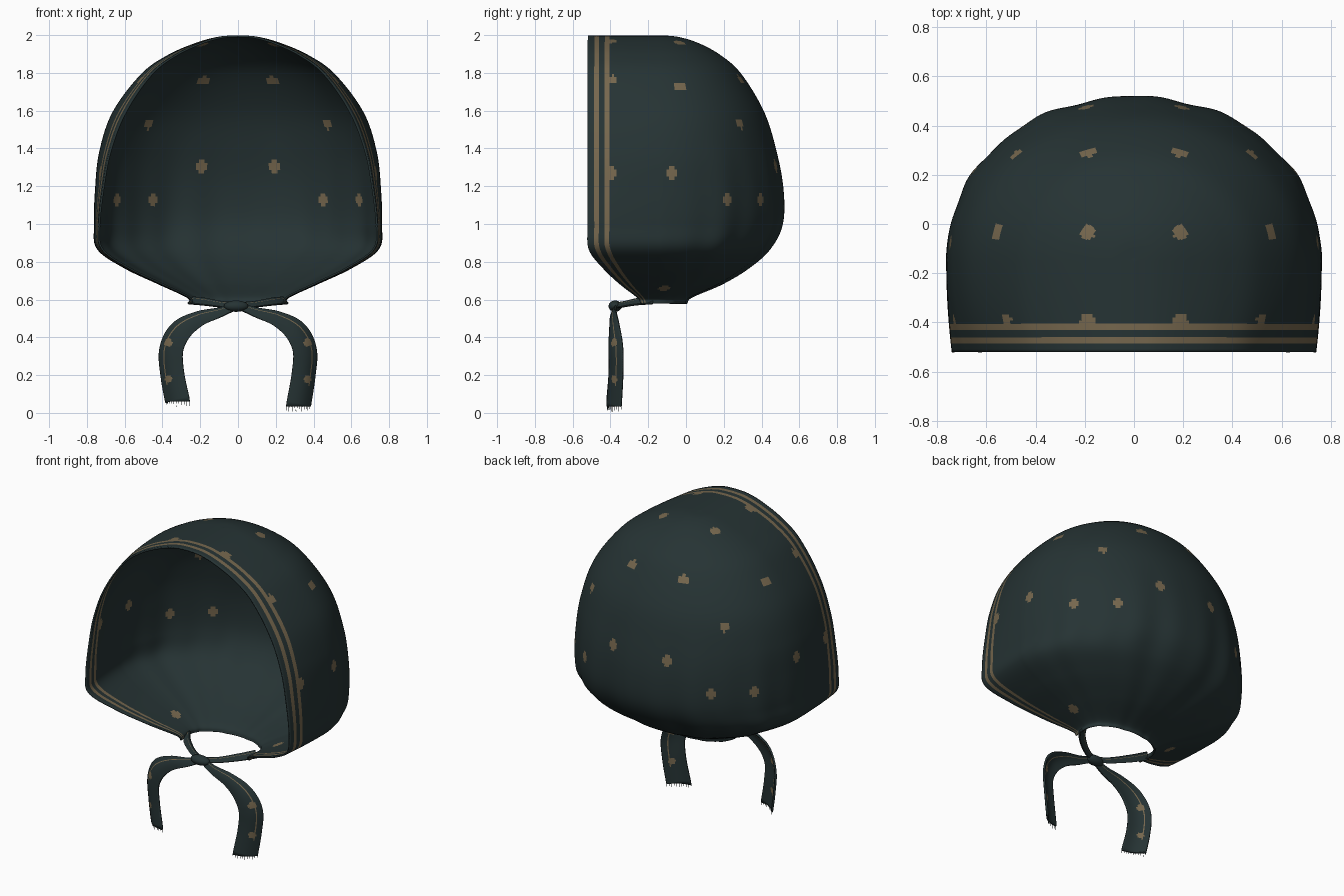
import bpy, bmesh, math, random
from mathutils import Vector

if "Cube" in bpy.data.objects:
    bpy.data.objects.remove(bpy.data.objects["Cube"])

random.seed(4)


def material(name, rgb):
    m = bpy.data.materials.new(name)
    m.diffuse_color = (*rgb, 1)
    m.use_nodes = True
    m.node_tree.nodes["Principled BSDF"].inputs["Base Color"].default_value = m.diffuse_color
    return m


CLOTH = material("dark teal cloth", (0.019, 0.033, 0.034))
GOLD = material("dull gold print", (0.18, 0.135, 0.075))


def spline(points, steps):
    """Smooth curve of tuples through the given points."""
    pts = [Vector(p) for p in points]
    pts = [2 * pts[0] - pts[1]] + pts + [2 * pts[-1] - pts[-2]]
    out = []
    for i in range(1, len(pts) - 2):
        a, b, c, d = pts[i - 1:i + 3]
        for k in range(steps):
            t = k / steps
            out.append(0.5 * (2 * b + (c - a) * t + (2 * a - 5 * b + 4 * c - d) * t * t
                              + (3 * b - a - 3 * c + d) * t ** 3))
    out.append(pts[-2])
    return out


def grid_object(name, rows, is_gold, thickness):
    """Sheet from rows of points; is_gold(row, column, centre) picks the print."""
    bm = bmesh.new()
    vr = [[bm.verts.new(p) for p in r] for r in rows]
    for i in range(len(vr) - 1):
        for j in range(len(vr[0]) - 1):
            f = bm.faces.new((vr[i][j], vr[i + 1][j], vr[i + 1][j + 1], vr[i][j + 1]))
            f.material_index = int(is_gold(i, j, f.calc_center_median()))
    bmesh.ops.remove_doubles(bm, verts=bm.verts, dist=0.0002)
    bmesh.ops.recalc_face_normals(bm, faces=bm.faces)
    me = bpy.data.meshes.new(name)
    bm.to_mesh(me)
    bm.free()
    ob = bpy.data.objects.new(name, me)
    bpy.context.collection.objects.link(ob)
    me.materials.append(CLOTH)
    me.materials.append(GOLD)
    me.polygons.foreach_set("use_smooth", [True] * len(me.polygons))
    s = ob.modifiers.new("thickness", "SOLIDIFY")
    s.thickness = thickness
    s.offset = 0
    return ob


# Hood: horizontal U-shaped slices (half width, back y, front y, height)
PROFILE = [(0, -.155, -.52, 1.994), (.10, -.05, -.52, 1.987), (.22, .06, -.52, 1.955),
           (.37, .18, -.52, 1.89), (.51, .29, -.52, 1.79)]
LOWER = [(.66, .41, -.52, 1.59), (.73, .475, -.52, 1.38), (.752, .51, -.52, 1.18),
         (.757, .505, -.52, 1.0), (.742, .44, -.515, .87), (.60, .33, -.44, .77),
         (.42, .19, -.35, .685), (.27, .03, -.26, .615), (.25, 0, -.24, .58)]
OFFSETS = [0, .012, .023, .035, .047, .06, .075, .09, .102, .115]
MID, SIDE, ARC = -.15, 20, 150

# spline takes 3D vectors, so the fourth value is run as a second curve
keys = PROFILE + LOWER
main = spline([k[:3] for k in keys], 11)
high = spline([(k[3], 0, 0) for k in keys], 11)


def hood_row(w, yb, yf, z):
    span = MID - yf
    scale = min(1, span / .36)
    ys = [yf + d * scale for d in OFFSETS]
    start = ys[-1]
    ys += [start + (MID - start) * k / SIDE for k in range(1, SIDE)]
    taper = .03 + .07 * min(1, max(0, (z - 1.0) / .6))
    side = [(w * (1 - taper * ((MID - y) / span) ** 2), y, z) for y in ys]
    low = min(1, max(0, (1.5 - z) / .6))
    arc = []
    for k in range(ARC + 1):
        a = math.pi * k / ARC
        fade = math.sin(a) ** .5 if 0 < k < ARC else 0
        ripple = 1 + low * fade * (.010 * math.cos(12 * (a - math.pi / 2))
                                   + .006 * math.cos(21 * a + 1.3))
        c, s = math.cos(a), math.sin(a)
        x = w * math.copysign(abs(c) ** .96, c)
        y = max(yb - MID, 0) * s ** .96 if s > 1e-6 else 0
        arc.append((x * ripple, MID + y * ripple, z))
    return side + arc + [(-x, y, zz) for x, y, zz in reversed(side)]


rows = [hood_row(m.x, m.y, m.z, h.x) for m, h in zip(main, high)]

# Dots mirrored in x and snapped onto the cloth
DOTS = [(.19, .31, 1.76), (.185, .49, 1.32), (.5, .29, 1.53), (.45, .39, 1.13),
        (.62, .21, 1.12), (.19, -.03, 1.97), (.56, -.03, 1.75), (.75, -.08, 1.27),
        (.18, -.39, 1.97), (.52, -.39, 1.75), (.72, -.39, 1.28), (.37, -.12, .66)]
allpts = [Vector(p) for r in rows[::2] for p in r[::2]]
dots = []
for x, y, z in DOTS:
    for s in (1, -1):
        c = Vector((s * x, y, z))
        dots.append(min(allpts, key=lambda p: (p - c).length_squared))

last = len(rows[0]) - 2


def hood_gold(i, j, c):
    e = min(j, last - j)
    if e in (3, 4, 7, 8):          # two border stripes beside the face opening
        return True
    if e < 9:
        return False
    return any((c - d).length < .031 for d in dots)


grid_object("hood", rows, hood_gold, .010)


# Tie tails: flat ribbons from the chin, crossing at the knot
def tail(name, s, end_z):
    path = spline([(-.25 * s, -.17, .595), (-.19 * s, -.25, .59), (-.09 * s, -.33, .575),
                   (0, -.37, .565), (.1 * s, -.385, .53), (.21 * s, -.385, .495),
                   (.305 * s, -.38, .43), (.352 * s, -.37, .33), (.345 * s, -.37, .2),
                   (.318 * s, -.38, end_z)], 12)
    widths = spline([(w, 0, 0) for w in (.05, .045, .035, .035, .055, .085, .125, .14, .14, .145)], 12)
    n, out = 20, []
    for i, p in enumerate(path):
        t = (path[min(i + 1, len(path) - 1)] - path[max(i - 1, 0)]).normalized()
        k = min(1, max(0, (i - 40) / 40))
        normal = Vector((.5 * s * k, -.87, .5 * (1 - k))).normalized()
        if i == len(path) - 1:
            t = Vector((0, 0, -1))
        wd = t.cross(normal).normalized() * s
        row = []
        for j in range(n + 1):
            u = j / n - .5
            curl = .018 * math.cos(u * math.pi) * k
            row.append(p + wd * widths[i].x * u + normal * curl)
        out.append(row)
    # the outer edge is the column with the larger |x| halfway along the tail
    mid = out[90]
    flip = abs(mid[0].x) > abs(mid[-1].x)
    spots = [Vector((.365 * s, -.39, z)) for z in (.37, .18)]

    def gold(i, j, c):
        col = j if flip else n - 1 - j
        if col == 5 and i < 100:
            return True
        return any((Vector((c.x - d.x, 0, c.z - d.z))).length < .02 for d in spots)

    grid_object(name, out, gold, .012)
    return out[-1]


# Fringe: short thin threads hanging off a tail end
def fringe(name, edge, length):
    bm = bmesh.new()
    for p in edge[::2]:
        ln = length * random.uniform(.75, 1)
        top = [bm.verts.new(p + Vector((dx, dy, .004)))
               for dx, dy in ((-.002, -.002), (.002, -.002), (0, .003))]
        tip = bm.verts.new(p + Vector((random.uniform(-.004, .004), 0, -ln)))
        for k in range(3):
            bm.faces.new((top[k], top[(k + 1) % 3], tip))
    bmesh.ops.recalc_face_normals(bm, faces=bm.faces)
    me = bpy.data.meshes.new(name)
    bm.to_mesh(me)
    bm.free()
    me.materials.append(CLOTH)
    bpy.context.collection.objects.link(bpy.data.objects.new(name, me))


fringe("right_fringe", tail("right_tie", 1, .035), .035)
fringe("left_fringe", tail("left_tie", -1, .06), .03)

# Knot where the ties cross
bpy.ops.mesh.primitive_uv_sphere_add(segments=24, ring_count=12, radius=1, location=(-.01, -.375, .565))
knot = bpy.context.object
knot.name = "knot"
knot.scale = (.065, .035, .03)
knot.data.materials.append(CLOTH)
bpy.ops.object.shade_smooth()
